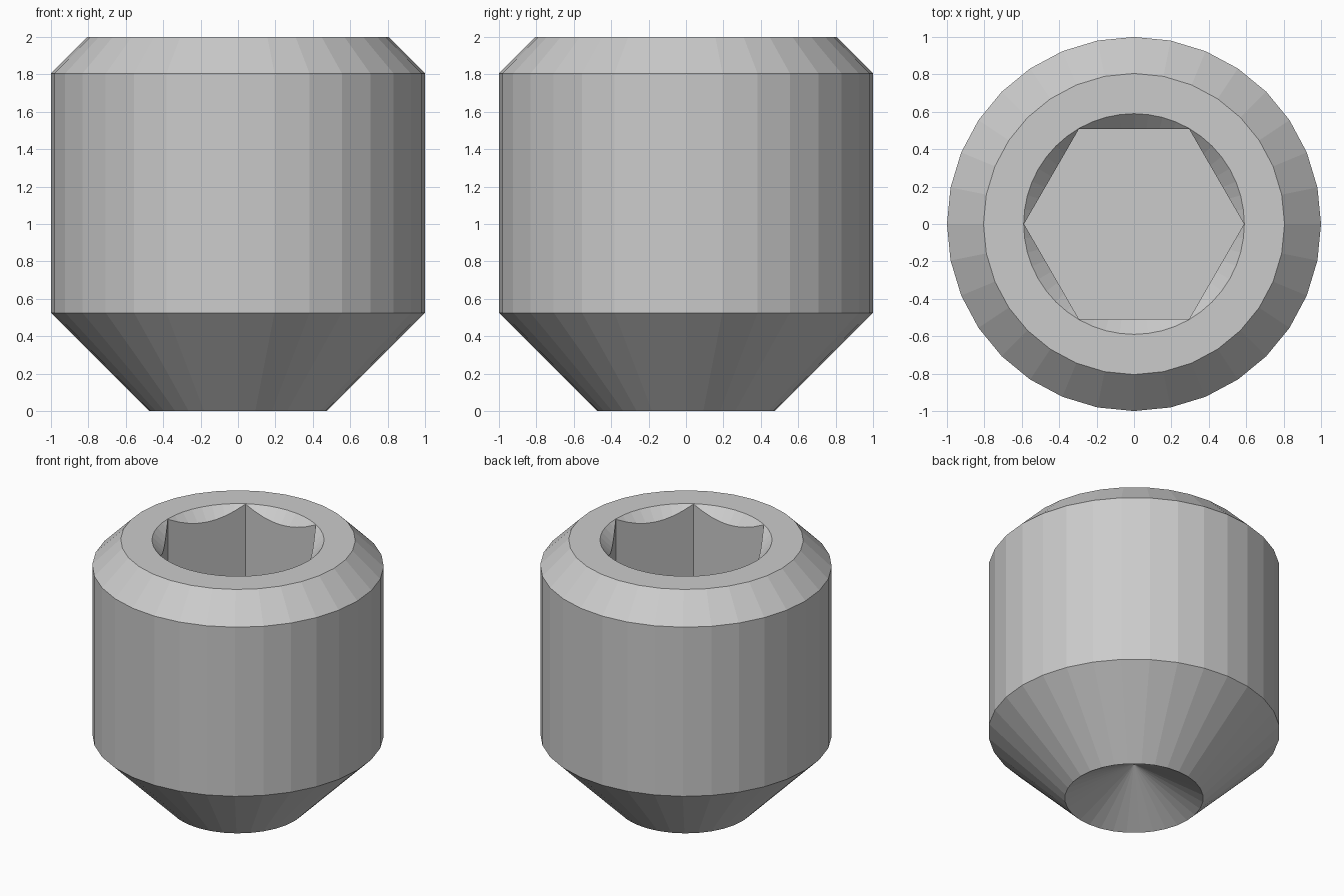
import bpy, bmesh
from math import cos, sin, tau

if "Cube" in bpy.data.objects:
    bpy.data.objects.remove(bpy.data.objects["Cube"])


def lathe(name, profile, sides):
    """Closed solid from (radius, z) points, bottom to top; radius 0 = a tip."""
    bm = bmesh.new()
    rings = []
    for r, z in profile:
        if r == 0:
            rings.append([bm.verts.new((0, 0, z))] * sides)
        else:
            rings.append([bm.verts.new((r * cos(tau * i / sides), r * sin(tau * i / sides), z))
                          for i in range(sides)])
    for a, b in zip(rings, rings[1:]):
        for i in range(sides):
            j = (i + 1) % sides
            bm.faces.new(list(dict.fromkeys((a[i], a[j], b[j], b[i]))))
    for ring, tip in ((rings[0], profile[0][0]), (rings[-1], profile[-1][0])):
        if tip:
            bm.faces.new(ring)
    bmesh.ops.recalc_face_normals(bm, faces=bm.faces)
    mesh = bpy.data.meshes.new(name)
    bm.to_mesh(mesh)
    bm.free()
    ob = bpy.data.objects.new(name, mesh)
    bpy.context.collection.objects.link(ob)
    return ob


# Screw body: hollow cup point, tapered end, shank, top chamfer
body = lathe("set_screw", [(0, 0.27), (0.475, 0), (1, 0.525), (1, 1.805), (0.805, 2)], 32)

# Socket cutters: hexagonal bore and 45 degree countersink
hexagon = lathe("socket_cutter", [(0.588, 1.0), (0.588, 2.2)], 6)
countersink = lathe("countersink_cutter", [(0, 1.41), (0.69, 2.1)], 48)

bpy.context.view_layer.objects.active = body
for cutter in (hexagon, countersink):
    cutter.hide_render = True
    mod = body.modifiers.new(cutter.name, 'BOOLEAN')
    mod.operation = 'DIFFERENCE'
    mod.solver = 'EXACT'
    mod.object = cutter
    bpy.ops.object.modifier_apply(modifier=mod.name)
    bpy.data.objects.remove(cutter)
